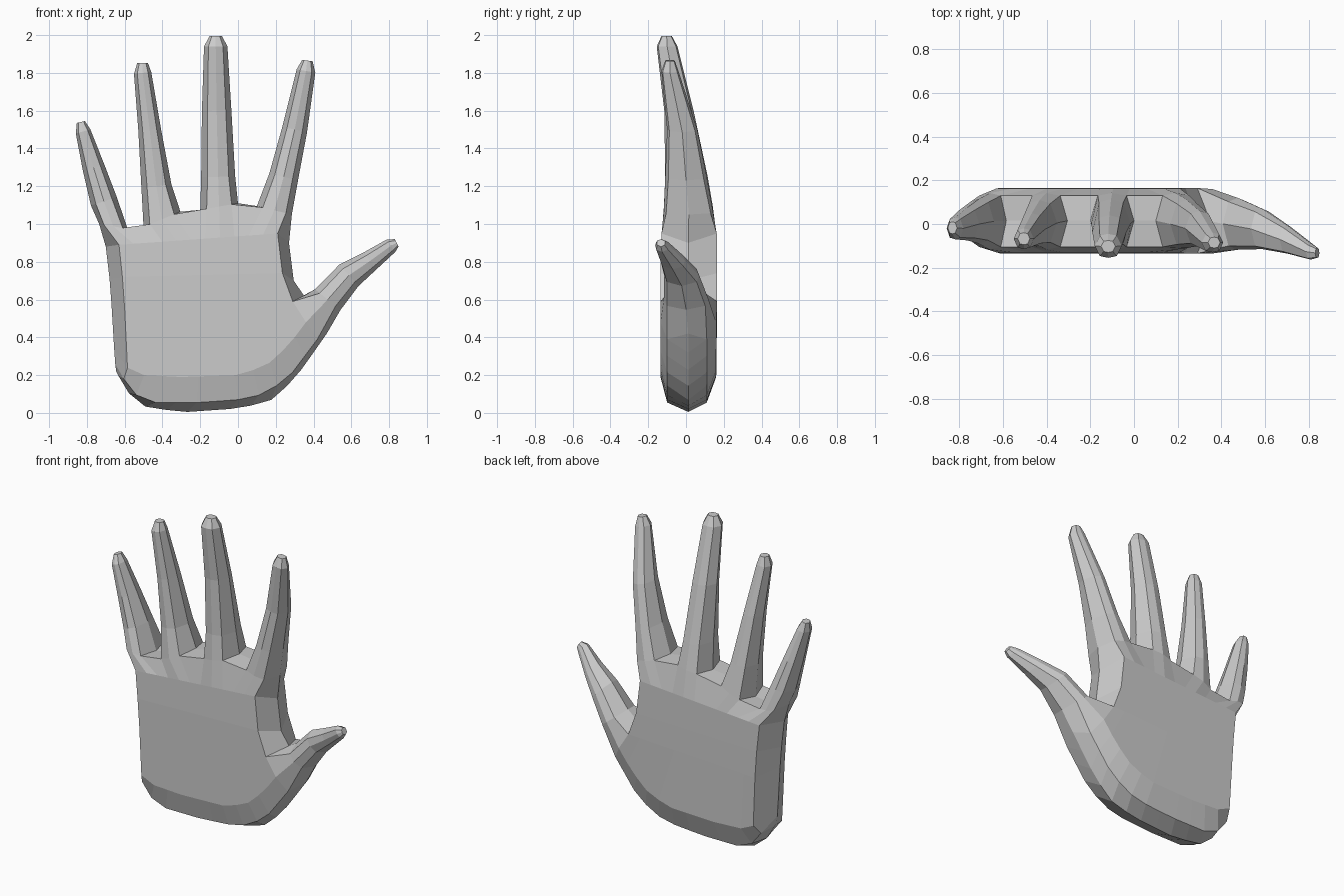
import bpy, bmesh
from mathutils import Vector

if "Cube" in bpy.data.objects:
    bpy.data.objects.remove(bpy.data.objects["Cube"])

bm = bmesh.new()
N = 12          # palm columns: three per finger
MID_Y = 0.012   # depth of the side edge of the palm


def vert(x, z, y):
    return bm.verts.new((x, y, z))


def resample(points, n):
    """n evenly spaced points along a polyline"""
    pts = [Vector(p) for p in points]
    dist = [0.0]
    for a, b in zip(pts, pts[1:]):
        dist.append(dist[-1] + (b - a).length)
    out = []
    for i in range(n):
        d = dist[-1] * i / (n - 1)
        k = 0
        while k < len(pts) - 2 and dist[k + 1] < d:
            k += 1
        out.append(pts[k].lerp(pts[k + 1], (d - dist[k]) / (dist[k + 1] - dist[k])))
    return out


def palm_ring(line, left, right, yf, yb):
    pts = resample(line, N)
    return {"f": [vert(p.x, p.y, yf) for p in pts],
            "b": [vert(p.x, p.y, yb) for p in pts],
            "L": vert(*left, MID_Y),
            "R": vert(*right, MID_Y) if right else None}


def bridge(a, b):
    """quads between two closed loops of equal length"""
    n = len(a)
    for i in range(n):
        j = (i + 1) % n
        bm.faces.new((a[i], a[j], b[j], b[i]))


def grow_digit(base, start, stations):
    """eight-sided tapering digit; stations are (x, z, half width, y front, y back)"""
    centres = [Vector(start)] + [Vector(s[:2]) for s in stations]
    prev = base
    for i, (x, z, w, yf, yb) in enumerate(stations, 1):
        d = (centres[min(i + 1, len(stations))] - centres[i - 1]).normalized()
        side = Vector((d.y, -d.x)) * w
        ym, h = (yf + yb) / 2, (yb - yf) / 2
        ring = []
        for s, t in ((-1, 0), (-.62, -.85), (0, -1), (.62, -.85),
                     (1, 0), (.62, .85), (0, 1), (-.62, .85)):
            ring.append(vert(x + side.x * s, z + side.y * s, ym + h * t))
        bridge(prev, ring)
        prev = ring
    bm.faces.new(prev)


# Palm rings, from the bottom edge up to the knuckles
rings = [
    palm_ring([(-.635, .2), (-.575, .1), (-.5, .035), (-.3, .003), (.02, .025),
               (.18, .07), (.3, .18), (.4, .32)], (-.645, .22), (.47, .42), MID_Y, MID_Y),
    palm_ring([(-.605, .18), (-.55, .1), (-.45, .055), (-.2, .055), (0, .07),
               (.14, .1), (.27, .19), (.42, .39)], (-.65, .26), (.47, .42), -.10, .11),
    palm_ring([(-.585, .24), (-.5, .2), (-.3, .19), (0, .2), (.15, .25),
               (.27, .36), (.36, .48)], (-.655, .33), None, -.135, .16),
    palm_ring([(-.6, .55), (.29, .59)], (-.67, .58), (.35, .62), -.135, .165),
    palm_ring([(-.612, .72), (.235, .74)], (-.68, .71), (.295, .7), -.135, .165),
    palm_ring([(-.63, .89), (.21, .95)], (-.7, .88), (.27, .9), -.13, .163),
]

# Finger bases: left and right points on the web line
bases = [((-.735, 1.0), (-.585, .975)), ((-.5, .985), (-.305, 1.065)),
         ((-.2, 1.075), (0, 1.11)), ((.1, 1.095), (.285, 1.05))]
top = {"f": [], "b": [], "webs": []}
for l, r in bases:
    l, r = Vector(l), Vector(r)
    for t, y in ((.17, 0), (.5, .012), (.83, 0)):
        p = l.lerp(r, t)
        top["f"].append(vert(p.x, p.y, -.105 - y))
        top["b"].append(vert(p.x, p.y, .13 + y))
    top["webs"].append((vert(*l, .015), vert(*r, .015)))
top["L"], top["R"] = top["webs"][0][0], top["webs"][-1][1]
rings.append(top)

# Palm skin, leaving the thumb opening between rings 1 and 3
for k, (a, b) in enumerate(zip(rings, rings[1:])):
    for s in "fb":
        for j in range(N - 1):
            bm.faces.new((a[s][j], a[s][j + 1], b[s][j + 1], b[s][j]))
        bm.faces.new((a["L"], a[s][0], b[s][0], b["L"]))
        if k not in (1, 2):
            bm.faces.new((a[s][-1], a["R"], b["R"], b[s][-1]))

# Webs between the fingers
for i in range(3):
    r, l = top["webs"][i][1], top["webs"][i + 1][0]
    for s in "fb":
        bm.faces.new((top[s][3 * i + 2], top[s][3 * i + 3], l, r))

# Fingers: little, ring, middle, index
fingers = [
    [(-.71, 1.12, .072, -.09, .115), (-.765, 1.3, .059, -.075, .075),
     (-.82, 1.49, .04, -.07, .03), (-.832, 1.54, .022, -.045, .01)],
    [(-.432, 1.2, .08, -.1, .11), (-.468, 1.5, .06, -.1, .05),
     (-.505, 1.8, .046, -.115, -.02), (-.505, 1.853, .028, -.095, -.04)],
    [(-.105, 1.25, .09, -.11, .115), (-.113, 1.6, .078, -.115, .04),
     (-.118, 1.94, .062, -.155, -.045), (-.118, 1.995, .033, -.13, -.075)],
    [(.242, 1.25, .078, -.11, .11), (.3, 1.5, .067, -.1, .06),
     (.36, 1.81, .05, -.13, -.04), (.367, 1.865, .028, -.11, -.06)],
]
for i, stations in enumerate(fingers):
    f, b = top["f"][3 * i:3 * i + 3], top["b"][3 * i:3 * i + 3]
    l, r = top["webs"][i]
    start = (Vector(bases[i][0]) + Vector(bases[i][1])) / 2
    grow_digit([l] + f + [r] + b[::-1], start, stations)

# Thumb, grown from the opening in the palm side
lo, md, hi = rings[1:4]
grow_digit([hi["R"], hi["f"][-1], md["f"][-1], lo["f"][-1],
            lo["R"], lo["b"][-1], md["b"][-1], hi["b"][-1]], (.39, .48),
           [(.475, .6, .087, -.118, .12), (.587, .728, .076, -.115, .07),
            (.7, .805, .056, -.135, -.005), (.81, .885, .04, -.163, -.09),
            (.84, .9, .022, -.155, -.11)])

# Finish the mesh
bmesh.ops.remove_doubles(bm, verts=bm.verts, dist=.0005)
bmesh.ops.recalc_face_normals(bm, faces=bm.faces)
mesh = bpy.data.meshes.new("hand")
bm.to_mesh(mesh)
bm.free()
hand = bpy.data.objects.new("hand", mesh)
bpy.context.collection.objects.link(hand)
